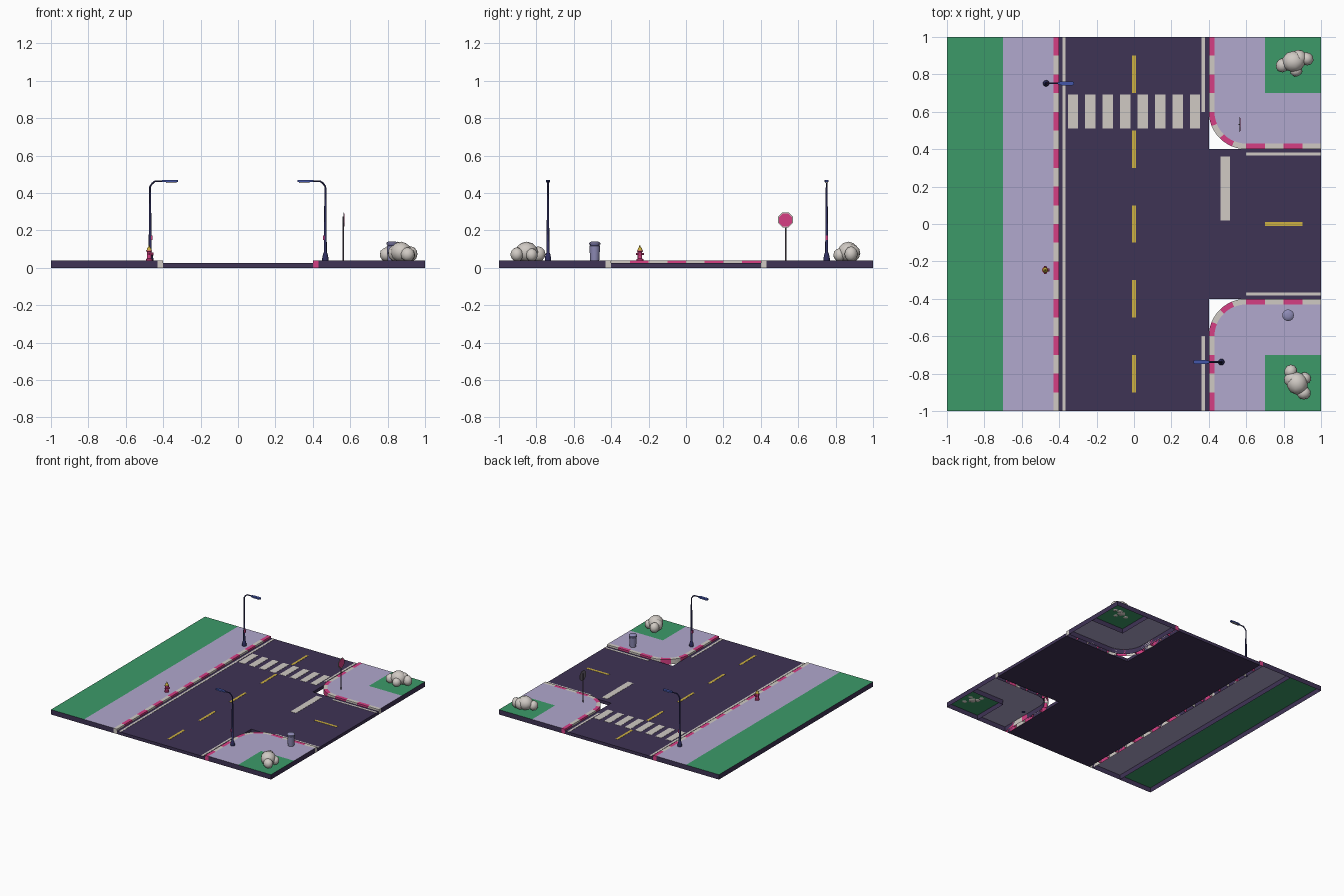
import bpy, bmesh, math
from mathutils import Matrix, Vector

if "Cube" in bpy.data.objects:
    bpy.data.objects.remove(bpy.data.objects["Cube"])


def lin(c):
    c /= 255
    return c / 12.92 if c <= 0.04045 else ((c + 0.055) / 1.055) ** 2.4


def mat(name, h):
    m = bpy.data.materials.new(name)
    m.diffuse_color = [lin(int(h[i:i + 2], 16)) for i in (0, 2, 4)] + [1]
    m.use_nodes = True
    m.node_tree.nodes["Principled BSDF"].inputs["Base Color"].default_value = m.diffuse_color
    return m


COLORS = dict(asphalt="3F3355", pavement="B1A8CD", grass="3C9A69", cream="D0CAC4", pink="D63F84",
              yellow="CDB142", navy="2E2E5E", blue="4456A8", bin="8E8BB6", metal="6C6270")
MATS = {k: mat(k, v) for k, v in COLORS.items()}
ROAD, WALK = 0.025, 0.04


def finish(name, bm, smooth=None):
    """Make an object; faces carry an index into COLORS."""
    keys = list(COLORS)
    used = sorted({f.material_index for f in bm.faces})
    for f in bm.faces:
        f.material_index = used.index(f.material_index)
    me = bpy.data.meshes.new(name)
    bm.to_mesh(me)
    bm.free()
    for u in used:
        me.materials.append(MATS[keys[u]])
    ob = bpy.data.objects.new(name, me)
    bpy.context.collection.objects.link(ob)
    if smooth:
        bpy.ops.object.select_all(action='DESELECT')
        bpy.context.view_layer.objects.active = ob
        ob.select_set(True)
        bpy.ops.object.shade_smooth_by_angle(angle=math.radians(smooth))
    return ob


def idx(c):
    return list(COLORS).index(c)


def prism(bm, pts, z0, z1, top, side=None, bottom=False):
    """Upright prism from an outline, open below unless asked."""
    n = len(pts)
    area = sum(pts[i][0] * pts[(i + 1) % n][1] - pts[(i + 1) % n][0] * pts[i][1] for i in range(n))
    if area < 0:
        pts = pts[::-1]
    lo = [bm.verts.new((x, y, z0)) for x, y in pts]
    hi = [bm.verts.new((x, y, z1)) for x, y in pts]
    bm.faces.new(hi).material_index = idx(top)
    for i in range(n):
        j = (i + 1) % n
        bm.faces.new((lo[i], lo[j], hi[j], hi[i])).material_index = idx(side or top)
    if bottom:
        bm.faces.new(lo[::-1]).material_index = idx(side or top)


def rect(x0, x1, y0, y1):
    return [(x0, y0), (x1, y0), (x1, y1), (x0, y1)]


def slab(name, pts, z0, z1, top, side=None, bottom=False):
    bm = bmesh.new()
    prism(bm, pts, z0, z1, top, side, bottom)
    return finish(name, bm)


def plates(name, rects, color):
    bm = bmesh.new()
    for r in rects:
        prism(bm, rect(*r), ROAD, ROAD + 0.0015, color)
    return finish(name, bm)


def lathe(bm, prof, color, n=16, M=Matrix()):
    """Turned shape from (radius, height, [colour]) points."""
    rings = [[bm.verts.new(M @ Vector((p[0] * math.cos(2 * math.pi * i / n), p[0] * math.sin(2 * math.pi * i / n), p[1])))
              for i in range(n)] for p in prof]
    for k in range(len(prof) - 1):
        c = prof[k][2] if len(prof[k]) > 2 else color
        for i in range(n):
            j = (i + 1) % n
            bm.faces.new((rings[k][i], rings[k][j], rings[k + 1][j], rings[k + 1][i])).material_index = idx(c)
    for ring, p in ((rings[0][::-1], prof[0]), (rings[-1], prof[-1])):
        bm.faces.new(ring).material_index = idx(p[2] if len(p) > 2 else color)


def box(bm, lo, hi, color):
    prism(bm, rect(lo[0], hi[0], lo[1], hi[1]), lo[2], hi[2], color, bottom=True)


# road, a closed T-shaped slab
slab("road", [(-.4, -1), (.4, -1), (.4, -.4), (1, -.4), (1, .4), (.4, .4), (.4, 1), (-.4, 1)],
     0, ROAD, "asphalt", bottom=True)

# left side ground
slab("left_grass", rect(-1, -.7, -1, 1), 0, WALK, "grass", "asphalt")
slab("left_sidewalk", rect(-.7, -.43, -1, 1), 0, WALK, "pavement", "asphalt")
bm = bmesh.new()
for i in range(20):
    prism(bm, rect(-.43, -.4, .9 - i * .1, 1 - i * .1), 0, WALK, "cream" if i % 2 else "pink")
finish("left_curb", bm)


def arc(r, a0, a1, n, s):
    """Points round the corner centre, from the main road to the side road."""
    return [(.6 - r * math.cos(a0 + (a1 - a0) * i / n), s * (.6 - r * math.sin(a0 + (a1 - a0) * i / n)))
            for i in range(n + 1)]


# two rounded corners with striped curbs
for s, tag in ((1, "back"), (-1, "front")):
    slab(tag + "_corner_sidewalk", [(.43, s)] + arc(.17, 0, math.pi / 2, 12, s) +
         [(1, s * .43), (1, s * .7), (.7, s * .7), (.7, s)], 0, WALK, "pavement", "asphalt")
    slab(tag + "_corner_grass", rect(.7, 1, s * .7, s), 0, WALK, "grass", "asphalt")
    bm = bmesh.new()
    for i in range(4):
        c = "cream" if i % 2 else "pink"
        prism(bm, rect(.4, .43, s * (1 - .1 * i), s * (.9 - .1 * i)), 0, WALK, c)
        prism(bm, rect(.6 + .1 * i, .7 + .1 * i, s * .4, s * .43), 0, WALK, c)
        a, b = math.pi / 8 * i, math.pi / 8 * (i + 1)
        prism(bm, arc(.2, a, b, 3, s) + arc(.17, a, b, 3, s)[::-1], 0, WALK, c)
    finish(tag + "_corner_curb", bm)

# road markings
plates("edge_lines", [(-.382, -.365, -1, 1)] +
       [(.362, .379, min(s, s * .6), max(s, s * .6)) for s in (1, -1)] +
       [(.6, 1, s * .374 - .008, s * .374 + .008) for s in (1, -1)], "cream")
plates("crosswalk", [(-.354 + i * .0933, -.299 + i * .0933, .51, .692) for i in range(8)], "cream")
plates("stop_bar", [(.463, .513, .02, .36)], "cream")
plates("centre_dashes", [(-.01, .01, y - .1, y + .1) for y in (-.8, -.4, 0, .4, .8)] +
       [(.7, .9, -.01, .01)], "yellow")

# street lamps, built reaching along +x then turned
for name, x, y, turn in (("left_street_lamp", -.47, .752, 0), ("right_street_lamp", .467, -.738, math.pi)):
    bm = bmesh.new()
    lathe(bm, [(.017, 0), (.017, .012), (.012, .035), (.008, .042), (.005, .39)], "navy", 12)
    path = [(0, .385), (0, .395), (.012, .412), (.027, .423), (.07, .424)]
    for p, q in zip(path, path[1:]):   # bent neck
        d = Vector((q[0] - p[0], 0, q[1] - p[1]))
        M = Matrix.Translation((p[0], 0, p[1])) @ d.to_track_quat('Z', 'Y').to_matrix().to_4x4()
        lathe(bm, [(.0048, -.001), (.0045, d.length + .001)], "navy", 8, M)
    # tapered lamp head
    prism(bm, [(.065, -.006), (.085, -.011), (.14, -.011), (.15, -.006), (.15, .006), (.14, .011), (.085, .011), (.065, .006)],
          .418, .429, "blue", bottom=True)
    box(bm, (.085, -.008, .415), (.14, .008, .418), "cream")
    # crossing button
    box(bm, (.003, -.006, .108), (.012, .006, .132), "pink")
    ob = finish(name, bm, 35)
    ob.location, ob.rotation_euler[2] = (x, y, WALK), turn

# fire hydrant
bm = bmesh.new()
lathe(bm, [(.018, 0), (.018, .008), (.012, .009), (.012, .046), (.016, .047), (.016, .053, "yellow"),
           (.013, .054, "yellow"), (.010, .066, "yellow"), (.004, .072, "yellow"), (.004, .08, "yellow")], "pink", 12)
for ax, r, l in ((Vector((0, 1, 0)), .006, .022), (Vector((0, -1, 0)), .006, .022), (Vector((1, 0, 0)), .008, .023)):
    M = Matrix.Translation((0, 0, .034)) @ ax.to_track_quat('Z', 'Y').to_matrix().to_4x4()
    lathe(bm, [(r, 0), (r, l)], "pink", 8, M)
finish("fire_hydrant", bm, 35).location = (-.475, -.246, WALK)

# litter bin
bm = bmesh.new()
lathe(bm, [(.024, 0), (.029, .078), (.026, .079, "navy"), (.026, .085), (.031, .085), (.031, .092), (.024, .099), (.01, .102)], "bin", 16)
finish("litter_bin", bm, 35).location = (.824, -.488, WALK)

# stop sign: post, pale octagon and inset red face
bm = bmesh.new()
lathe(bm, [(.004, 0), (.004, .235)], "metal", 8)
turn = Matrix.Translation((.003, 0, .216)) @ Matrix.Rotation(math.pi / 2, 4, 'Y') @ Matrix.Rotation(math.pi / 8, 4, 'Z')
lathe(bm, [(.043, 0, "metal"), (.043, .003, "cream")], "cream", 8, turn)
lathe(bm, [(.037, .003), (.037, .0045)], "pink", 8, turn)
finish("stop_sign", bm, 30).location = (.562, .532, WALK)

# pale boulder clusters: (offset x, y, radius, height)
LUMPS = [(0, 0, .062, .10), (-.06, -.02, .038, .07), (.07, .015, .038, .075), (.015, -.048, .034, .065), (.03, .02, .045, .085)]
for name, x, y, turn in (("back_boulders", .853, .868, 0), ("front_boulders", .872, -.852, 1.85)):
    bm = bmesh.new()
    for k, (dx, dy, r, h) in enumerate(LUMPS):
        M = Matrix.Translation((dx, dy, h * .45)) @ Matrix.Rotation(k * 1.3, 4, 'Z') @ Matrix.Diagonal((r, r * .92, h * .55, 1))
        bmesh.ops.create_icosphere(bm, subdivisions=2, radius=1, matrix=M)
    for f in bm.faces:
        f.material_index = idx("cream")
    ob = finish(name, bm, 40)
    ob.location, ob.rotation_euler[2] = (x, y, WALK), turn
